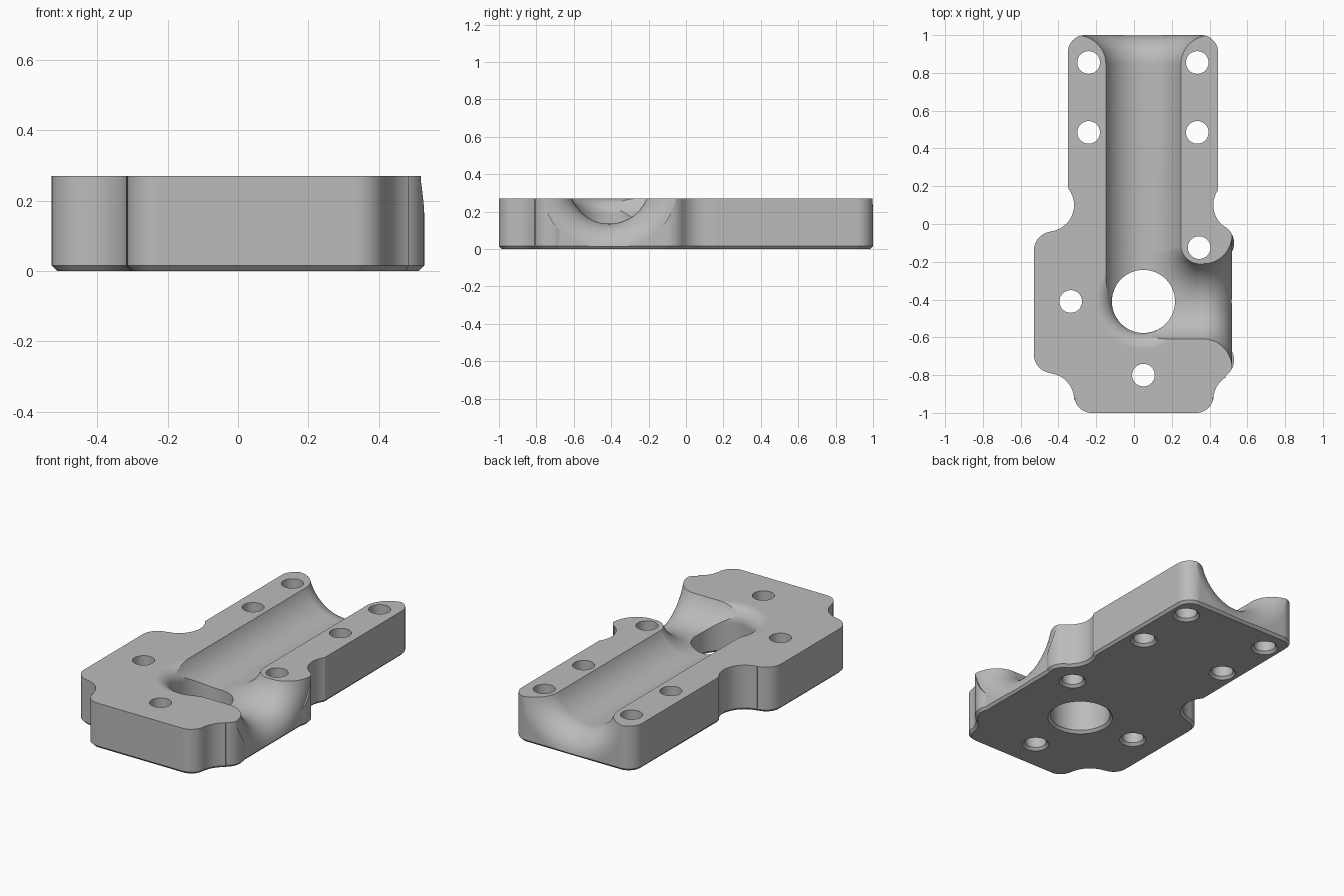
import bpy, bmesh, math
from mathutils import Matrix, Vector

if "Cube" in bpy.data.objects:
    bpy.data.objects.remove(bpy.data.objects["Cube"])

H, CH = 0.27, 0.015            # plate height, bottom chamfer
HX, HY = 0.05, -0.41           # main bore centre
R, CZ, FL = 0.215, 0.35, 0.15  # channel radius, axis height, end flare

grey = bpy.data.materials.new("plain_grey")
grey.diffuse_color = (0.5, 0.5, 0.5, 1)
grey.use_nodes = True
grey.node_tree.nodes["Principled BSDF"].inputs["Base Color"].default_value = grey.diffuse_color


def make(name, bm):
    bmesh.ops.recalc_face_normals(bm, faces=bm.faces)
    me = bpy.data.meshes.new(name)
    bm.to_mesh(me)
    bm.free()
    me.materials.append(grey)
    ob = bpy.data.objects.new(name, me)
    bpy.context.collection.objects.link(ob)
    return ob


def loft(name, rings):
    """Skin a list of closed rings and cap both ends."""
    bm = bmesh.new()
    vs = [[bm.verts.new(p) for p in ring] for ring in rings]
    n = len(vs[0])
    for a, b in zip(vs, vs[1:]):
        for i in range(n):
            j = (i + 1) % n
            bm.faces.new((a[i], a[j], b[j], b[i]))
    bm.faces.new(vs[0])
    bm.faces.new(vs[-1])
    return make(name, bm)


def lathe(name, profile, matrix, n=96):
    """Revolve (radius, height) points round local z."""
    return loft(name, [[matrix @ Vector((r * math.cos(2 * math.pi * i / n),
                                         r * math.sin(2 * math.pi * i / n), t))
                        for i in range(n)] for r, t in profile])


# outline arcs: centre x, y, radius, start and end angle (clockwise = concave)
ARCS = [
    (0.33, -0.91, 0.09, -90, 0), (0.56, -0.93, 0.14, 180, 122),
    (0.43, -0.72, 0.10, -58, 26), (0.43, -0.10, 0.10, -26, 57),
    (0.56, 0.10, 0.14, 237, 145), (0.355, 0.91, 0.09, 0, 90),
    (-0.26, 0.91, 0.09, 90, 180), (-0.457, 0.10, 0.14, 40, -83.6),
    (-0.43, -0.14, 0.10, 96.4, 180), (-0.43, -0.69, 0.10, 180, 263.6),
    (-0.457, -0.93, 0.14, 83.6, 0), (-0.225, -0.91, 0.09, 180, 270),
]


def outline(inset, z, n=12):
    pts = []
    for cx, cy, r, a0, a1 in ARCS:
        r += inset if a1 < a0 else -inset
        for i in range(n + 1):
            a = math.radians(a0 + (a1 - a0) * i / n)
            pts.append((cx + r * math.cos(a), cy + r * math.sin(a), z))
    return pts


body = loft("bracket_body", [outline(CH, 0), outline(0, CH), outline(0, H)])

cutters = []


# half-round channels with flared mouths
def channel(name, length, matrix):
    prof = [(R, 0), (R, length - FL)]
    for i in range(1, 19):
        a = math.radians(5 * i)
        prof.append((R + FL * (1 - math.cos(a)), length - FL + FL * math.sin(a)))
    prof.append((R + FL, length + 0.1))
    cutters.append(lathe(name, prof, matrix))


origin = Matrix.Translation((HX, HY, CZ))
channel("long_channel", 1 - HY, origin @ Matrix.Rotation(-math.pi / 2, 4, 'X'))
channel("side_channel", 0.52 - HX, origin @ Matrix.Rotation(math.pi / 2, 4, 'Y'))

# elbow rounding the inner corner between the channels
rings = []
for i in range(25):
    a = math.radians(180 + 90 * i / 24)
    ring = []
    for k in range(96):
        b = 2 * math.pi * k / 96
        d = 0.30 + (R - 0.001) * math.cos(b)
        ring.append((HX + 0.30 + d * math.cos(a), HY + 0.30 + d * math.sin(a),
                     CZ + (R - 0.001) * math.sin(b)))
    rings.append(ring)
cutters.append(loft("elbow", rings))

# main bore with rounded top rim and chamfered bottom rim
BR, F = 0.167, 0.085
prof = [(BR + 2 * CH, -CH), (BR, CH)]
for i in range(16):
    a = math.radians(6 * i)
    prof.append((BR + F - F * math.cos(a), H - F + F * math.sin(a)))
prof.append((BR + F, H + 0.1))
cutters.append(lathe("main_bore", prof, Matrix.Translation((HX, HY, 0))))

# screw holes
for x, y in [(-0.24, 0.855), (0.335, 0.855), (-0.24, 0.485), (0.335, 0.485),
             (0.345, -0.125), (-0.335, -0.41), (0.05, -0.8)]:
    cutters.append(lathe("screw_hole", [(0.06 + 2 * CH, -CH), (0.06, CH), (0.06, H + 0.1)],
                         Matrix.Translation((x, y, 0)), 40))

# cut everything from the body
bpy.context.view_layer.objects.active = body
body.select_set(True)
for c in cutters:
    m = body.modifiers.new("cut", 'BOOLEAN')
    m.operation, m.solver, m.object = 'DIFFERENCE', 'EXACT', c
    bpy.ops.object.modifier_apply(modifier=m.name)
    bpy.data.objects.remove(c)

bpy.ops.object.shade_smooth_by_angle(angle=math.radians(25))
w = body.modifiers.new("flat_face_normals", 'WEIGHTED_NORMAL')
w.keep_sharp = True
